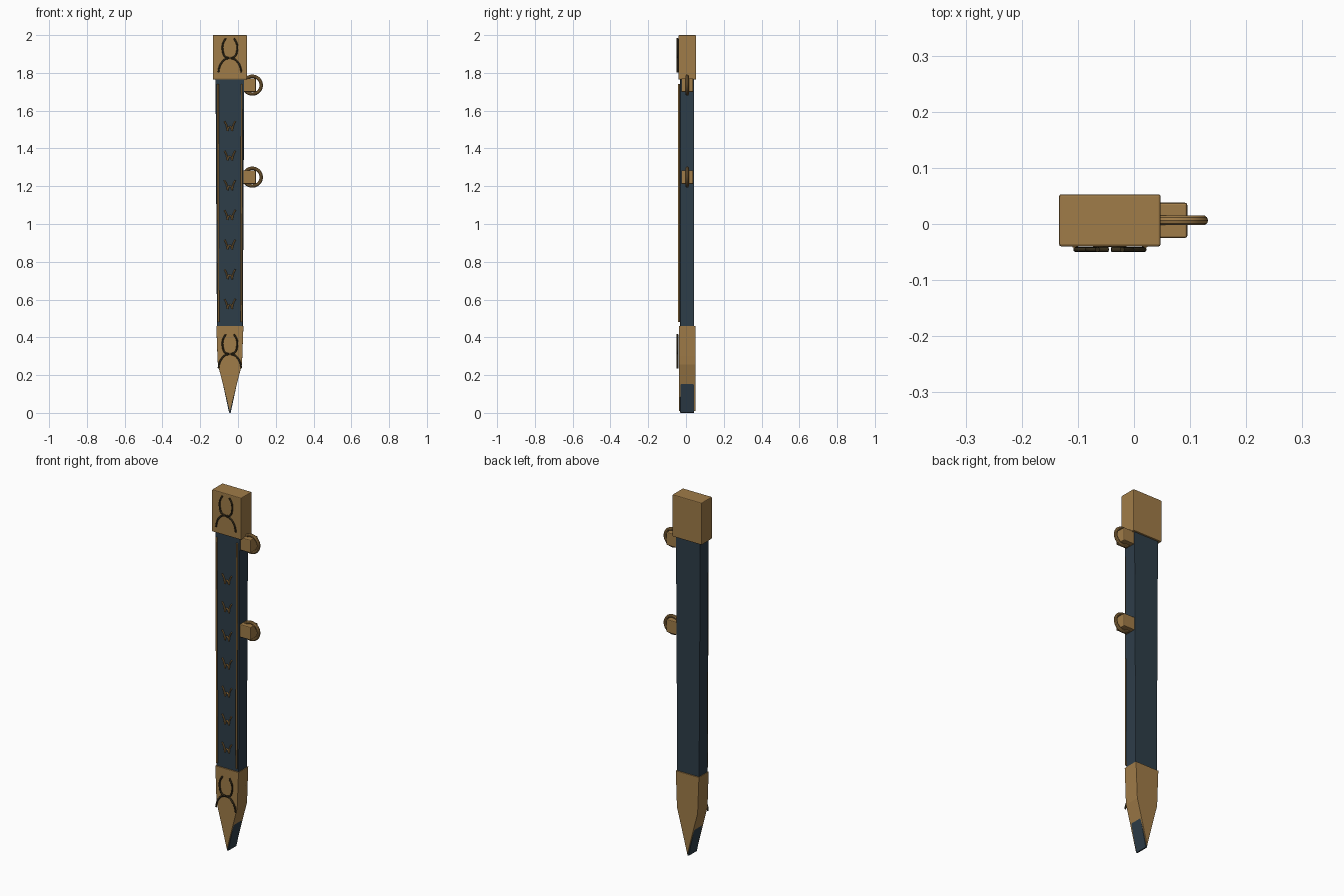
import bpy, math

if "Cube" in bpy.data.objects:
    bpy.data.objects.remove(bpy.data.objects["Cube"])

CX, CY = -0.043, 0.0065   # scabbard axis


def material(name, rgb):
    m = bpy.data.materials.new(name)
    m.use_nodes = True
    m.diffuse_color = (*rgb, 1)
    m.node_tree.nodes["Principled BSDF"].inputs["Base Color"].default_value = (*rgb, 1)
    return m


brass = material("aged brass", (0.35, 0.2, 0.065))
leather = material("blue leather", (0.027, 0.047, 0.066))
dark = material("dark bronze", (0.04, 0.029, 0.012))


def bevel(obj, width):
    mod = obj.modifiers.new("soft edges", "BEVEL")
    mod.width = width
    mod.segments = 2
    mod.limit_method = "ANGLE"


def slab(name, half_profile, depth, mat, edge):
    """Extrude a left-right symmetric outline, given as (half width, z)."""
    outline = half_profile + [(-w, z) for w, z in reversed(half_profile) if w > 0]
    n = len(outline)
    verts = [(CX + x, CY + s * depth / 2, z) for s in (-1, 1) for x, z in outline]
    faces = [list(range(n)), list(range(2 * n - 1, n - 1, -1))]
    faces += [[i, i + n, (i + 1) % n + n, (i + 1) % n] for i in range(n)]
    mesh = bpy.data.meshes.new(name)
    mesh.from_pydata(verts, [], faces)
    # make every face point outwards
    import bmesh
    bm = bmesh.new()
    bm.from_mesh(mesh)
    bmesh.ops.recalc_face_normals(bm, faces=bm.faces)
    bm.to_mesh(mesh)
    bm.free()
    mesh.materials.append(mat)
    obj = bpy.data.objects.new(name, mesh)
    bpy.context.collection.objects.link(obj)
    bevel(obj, edge)
    return obj


def wire(name, strokes, y, z, radius, mat, smooth=True):
    """Thin round wires through (x, z) points, lying on the front."""
    cu = bpy.data.curves.new(name, "CURVE")
    cu.dimensions = "3D"
    cu.bevel_depth = radius
    cu.bevel_resolution = 2
    cu.resolution_u = 6
    cu.use_fill_caps = True
    for pts in strokes:
        sp = cu.splines.new("BEZIER" if smooth else "POLY")
        points = sp.bezier_points if smooth else sp.points
        points.add(len(pts) - 1)
        for p, (px, pz) in zip(points, pts):
            if smooth:
                p.co = (px, 0, pz)
                p.handle_left_type = p.handle_right_type = "AUTO"
            else:
                p.co = (px, 0, pz, 1)
    cu.materials.append(mat)
    obj = bpy.data.objects.new(name, cu)
    obj.location = (CX, y, z)
    bpy.context.collection.objects.link(obj)


def mirrored(strokes):
    return strokes + [[(-x, z) for x, z in s] for s in strokes]


# Leather body and its brass fittings
slab("scabbard_body", [(0.076, 1.8), (0.068, 0.36), (0.0635, 0.255),
                       (0.0405, 0.17), (0.004, 0.0)], 0.074, leather, 0.003)
slab("throat", [(0.0905, 2.0), (0.0905, 1.765)], 0.093, brass, 0.004)
slab("chape", [(0.072, 0.46), (0.068, 0.36), (0.066, 0.3), (0.0635, 0.255),
               (0.0425, 0.175), (0, 0.01)], 0.087, brass, 0.001)

# Rails along the front edges
for side, sx in (("left", 1), ("right", -1)):
    wire(side + "_rail", [[(sx * 0.061, 0.48), (sx * 0.063, 1.74)]],
         -0.038, 0, 0.005, brass, False)

# Scrollwork on the throat and the chape
scroll = mirrored([
    [(0.022, 0.105), (0.037, 0.075), (0.038, 0.04), (0.025, 0.008), (0.004, 0.001)],
    [(0.003, 0), (0.025, -0.006), (0.045, -0.026), (0.056, -0.05), (0.061, -0.075)]])
for name, z in (("throat_scroll", 1.878), ("chape_scroll", 0.311)):
    wire(name, scroll, -0.0455, z, 0.0045, dark)

# Row of small chevrons down the front
chevron = mirrored([[(0.029, 0.027), (0.018, 0.005), (0.012, -0.025)],
                    [(0.012, -0.025), (0.007, -0.008), (0, -0.002)]])
for i in range(7):
    wire(f"chevron_{i + 1}", chevron, -0.037, 0.576 + i * 0.157, 0.004, brass)

# Suspension lugs and rings
for label, z in (("upper", 1.735), ("lower", 1.248)):
    bpy.ops.mesh.primitive_cube_add(size=1, location=(0.06, CY, z))
    lug = bpy.context.object
    lug.name = label + "_lug"
    lug.scale = (0.07, 0.063, 0.072)
    bpy.ops.object.transform_apply(location=False, rotation=False, scale=True)
    lug.data.materials.append(brass)
    bevel(lug, 0.004)
    bpy.ops.mesh.primitive_torus_add(
        location=(0.076, CY, z), rotation=(math.pi / 2, 0, 0), major_radius=0.047,
        minor_radius=0.009, major_segments=32, minor_segments=10)
    ring = bpy.context.object
    ring.name = label + "_ring"
    ring.data.materials.append(brass)
    bpy.ops.object.shade_smooth_by_angle()
